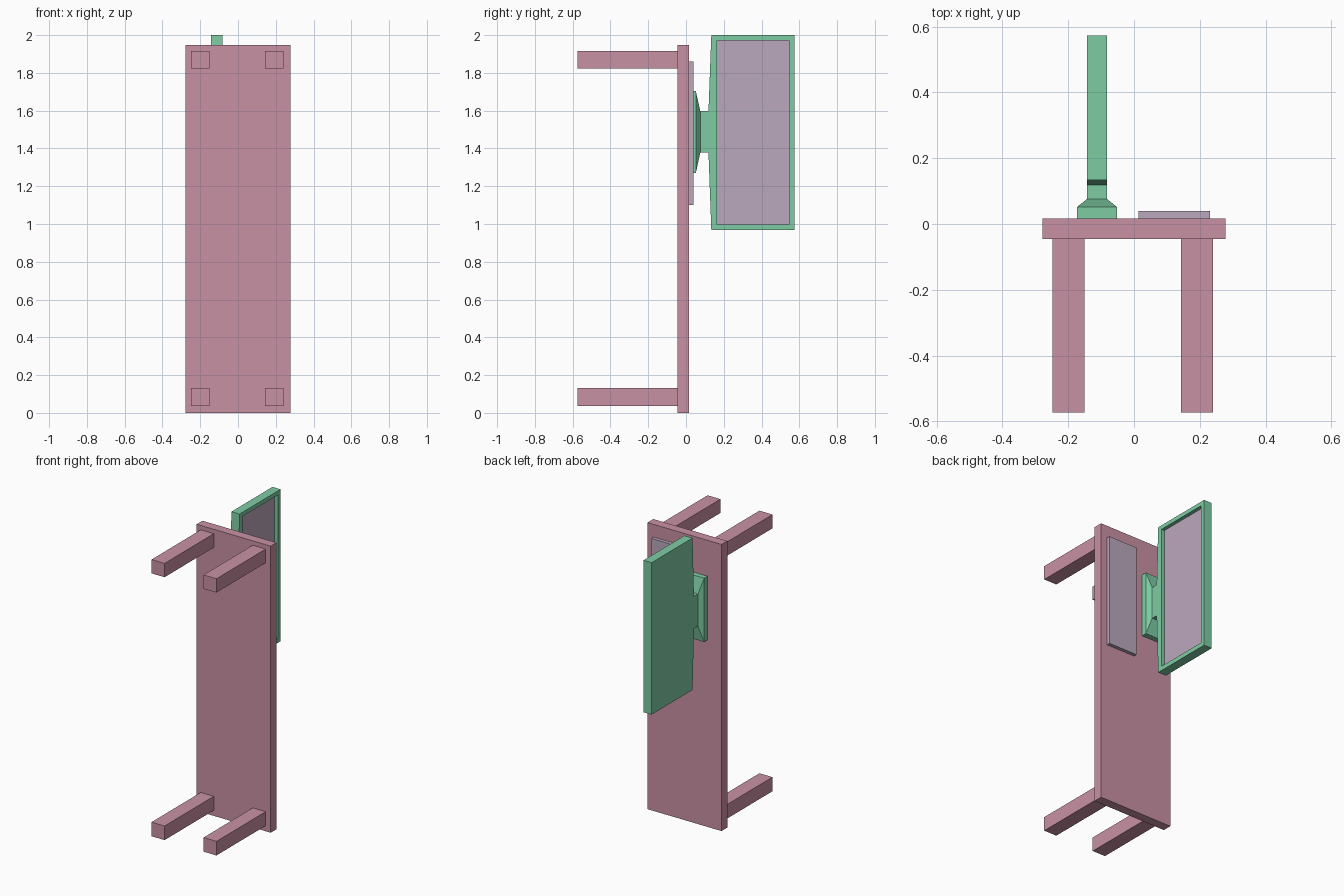
import bpy, bmesh

if "Cube" in bpy.data.objects:
    bpy.data.objects.remove(bpy.data.objects["Cube"])


def material(name, rgb):
    m = bpy.data.materials.new(name)
    m.diffuse_color = (*rgb, 1)
    m.use_nodes = True
    m.node_tree.nodes["Principled BSDF"].inputs["Base Color"].default_value = m.diffuse_color
    return m


pink = material("dusty pink", (0.584, 0.283, 0.376))
green = material("mint green", (0.209, 0.604, 0.366))
lilac = material("pale lilac", (0.497, 0.392, 0.509))


def finish(name, bm, mat):
    bmesh.ops.recalc_face_normals(bm, faces=bm.faces[:])
    me = bpy.data.meshes.new(name)
    bm.to_mesh(me)
    bm.free()
    ob = bpy.data.objects.new(name, me)
    me.materials.append(mat)
    bpy.context.collection.objects.link(ob)
    return ob


def loft(name, rings, mat):
    """Join equal-length rings of points into a closed solid."""
    bm = bmesh.new()
    vs = [[bm.verts.new(p) for p in ring] for ring in rings]
    n = len(vs[0])
    for a, b in zip(vs, vs[1:]):
        for i in range(n):
            j = (i + 1) % n
            bm.faces.new((a[i], a[j], b[j], b[i]))
    bm.faces.new(vs[0])
    bm.faces.new(vs[-1])
    return finish(name, bm, mat)


def rect(x0, x1, y, z0, z1):
    return [(x0, y, z0), (x1, y, z0), (x1, y, z1), (x0, y, z1)]


def box(name, x, y, z, mat):
    return loft(name, [rect(*x, y[0], *z), rect(*x, y[1], *z)], mat)


# Desk lying on its side: top and four legs
box("desk_top", (-0.278, 0.278), (-0.046, 0.016), (0, 1.947), pink)
for side, x in (("left", (-0.248, -0.150)), ("right", (0.143, 0.240))):
    for end, z in (("lower", (0.037, 0.133)), ("upper", (1.823, 1.917))):
        box(f"{end}_{side}_leg", x, (-0.574, -0.046), z, pink)

# Keyboard slab
box("keyboard", (0.014, 0.231), (0.016, 0.040), (1.101, 1.861), lilac)

# Monitor foot: block with a tapered shoulder
loft("monitor_foot", [rect(-0.173, -0.052, 0.016, 1.270, 1.703),
                      rect(-0.173, -0.052, 0.052, 1.270, 1.703),
                      rect(-0.143, -0.082, 0.076, 1.379, 1.597)], green)

# Monitor body and neck: one profile (y, z) extruded across x
profile = [(0.076, 1.379), (0.119, 1.379), (0.134, 0.968), (0.574, 0.968),
           (0.574, 2.0), (0.134, 2.0), (0.119, 1.597), (0.076, 1.597)]
monitor = loft("monitor_body", [[(x, y, z) for y, z in profile]
                                for x in (-0.143, -0.082)], green)

# Recess for the screen
cutter = box("screen_cutter", (-0.109, -0.05), (0.165, 0.544), (0.998, 1.972), green)
cutter.hide_render = True
cutter.hide_set(True)
cut = monitor.modifiers.new("screen_recess", "BOOLEAN")
cut.operation = "DIFFERENCE"
cut.solver = "EXACT"
cut.object = cutter

# Screen plate on the recess floor
box("screen", (-0.112, -0.106), (0.165, 0.544), (0.998, 1.972), lilac)
